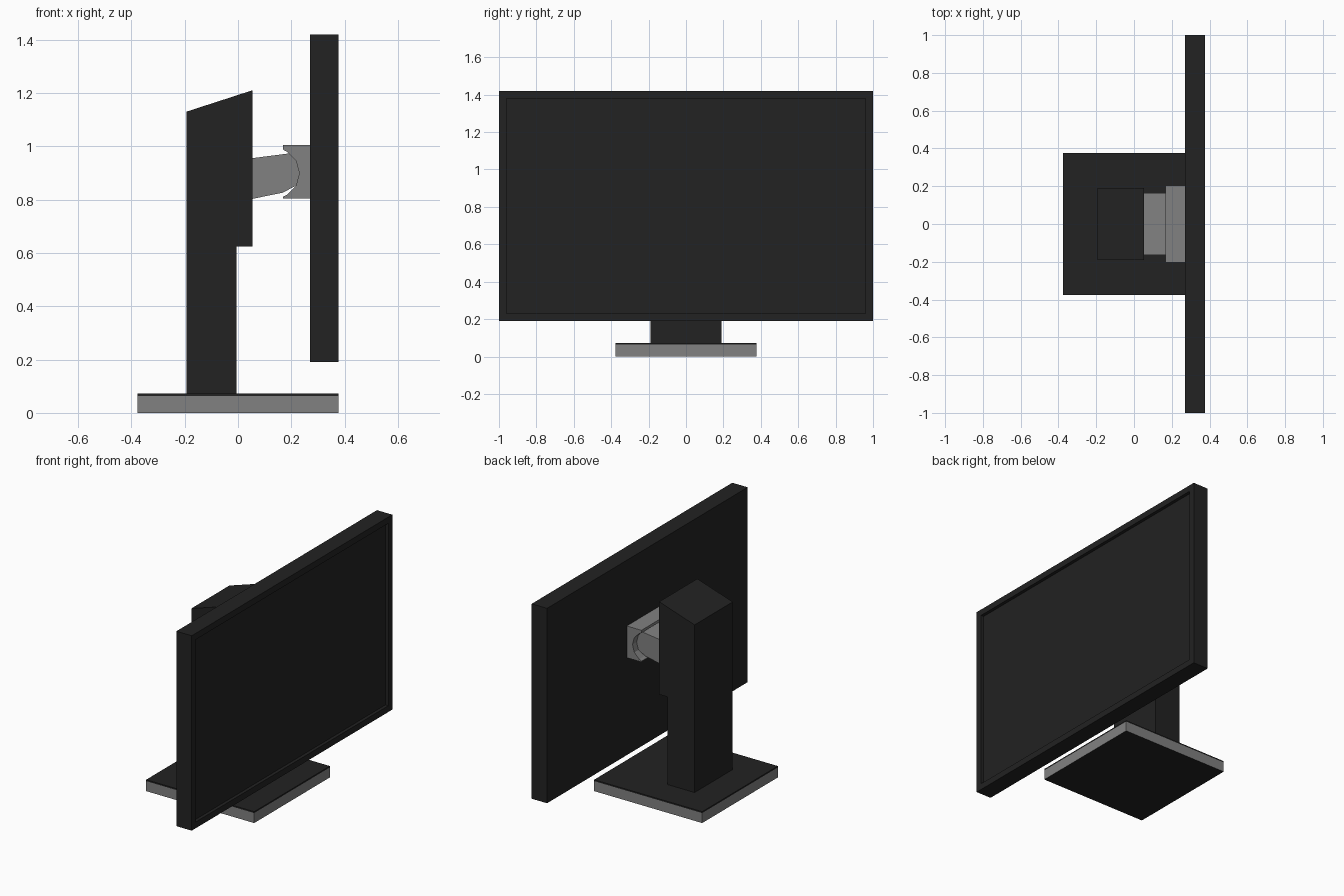
import bpy, bmesh, math

if "Cube" in bpy.data.objects:
    bpy.data.objects.remove(bpy.data.objects["Cube"])


def material(name, value):
    m = bpy.data.materials.new(name)
    m.diffuse_color = (value, value, value, 1)
    m.use_nodes = True
    m.node_tree.nodes["Principled BSDF"].inputs["Base Color"].default_value = m.diffuse_color
    return m


BLACK = material("black_plastic", 0.016)
GREY = material("grey_metal", 0.218)


def extrude_profile(name, points, half_width, mats):
    """Extrude an (x, z) outline along y, symmetric about y = 0."""
    bm = bmesh.new()
    face = bm.faces.new([bm.verts.new((x, -half_width, z)) for x, z in points])
    ext = bmesh.ops.extrude_face_region(bm, geom=[face])
    moved = [v for v in ext["geom"] if isinstance(v, bmesh.types.BMVert)]
    bmesh.ops.translate(bm, verts=moved, vec=(0, 2 * half_width, 0))
    bmesh.ops.recalc_face_normals(bm, faces=bm.faces)
    mesh = bpy.data.meshes.new(name)
    bm.to_mesh(mesh)
    bm.free()
    for m in mats:
        mesh.materials.append(m)
    obj = bpy.data.objects.new(name, mesh)
    bpy.context.collection.objects.link(obj)
    return obj


def rect(x0, x1, z0, z1):
    return [(x0, z0), (x1, z0), (x1, z1), (x0, z1)]


# Base: grey edge, black underside, thin black top plate
base = extrude_profile("base", rect(-0.377, 0.377, 0, 0.063), 0.377, [GREY, BLACK])
for p in base.data.polygons:
    p.material_index = int(abs(p.normal.z) > 0.5)
extrude_profile("base_top_plate", rect(-0.377, 0.377, 0.063, 0.072), 0.377, [BLACK])

# Column with a deeper head and sloping top
extrude_profile("column", [(-0.193, 0.07), (-0.005, 0.07), (-0.005, 0.625),
                           (0.054, 0.625), (0.054, 1.21), (-0.193, 1.13)], 0.19, [BLACK])

# Tilting arm with a faceted round end
CX, CZ, R = 0.137, 0.899, 0.093
arc = [(CX + R * math.cos(math.radians(a)), CZ + R * math.sin(math.radians(a)))
       for a in (-60, -30, 0, 30, 60)]
extrude_profile("arm", [(0.05, 0.802)] + [(0.168, 0.826)] + arc[1:4]
                + [(0.19, 0.973), (0.05, 0.955)], 0.164, [GREY])

# Bracket behind the screen, notched to receive the arm
extrude_profile("bracket", [(0.168, 0.805), (0.271, 0.805), (0.271, 1.005), (0.168, 1.005),
                            (0.168, 0.988)] + arc[::-1] + [(0.168, 0.81)], 0.205, [GREY])

# Monitor with a recessed screen on the +x side
monitor = extrude_profile("monitor", rect(0.27, 0.377, 0.19, 1.42), 1.0, [BLACK])
bm = bmesh.new()
bm.from_mesh(monitor.data)
front = [f for f in bm.faces if f.normal.x > 0.5]
bmesh.ops.inset_region(bm, faces=front, thickness=0.056)
bmesh.ops.inset_region(bm, faces=front, thickness=0.0005, depth=-0.02)
bm.to_mesh(monitor.data)
bm.free()
